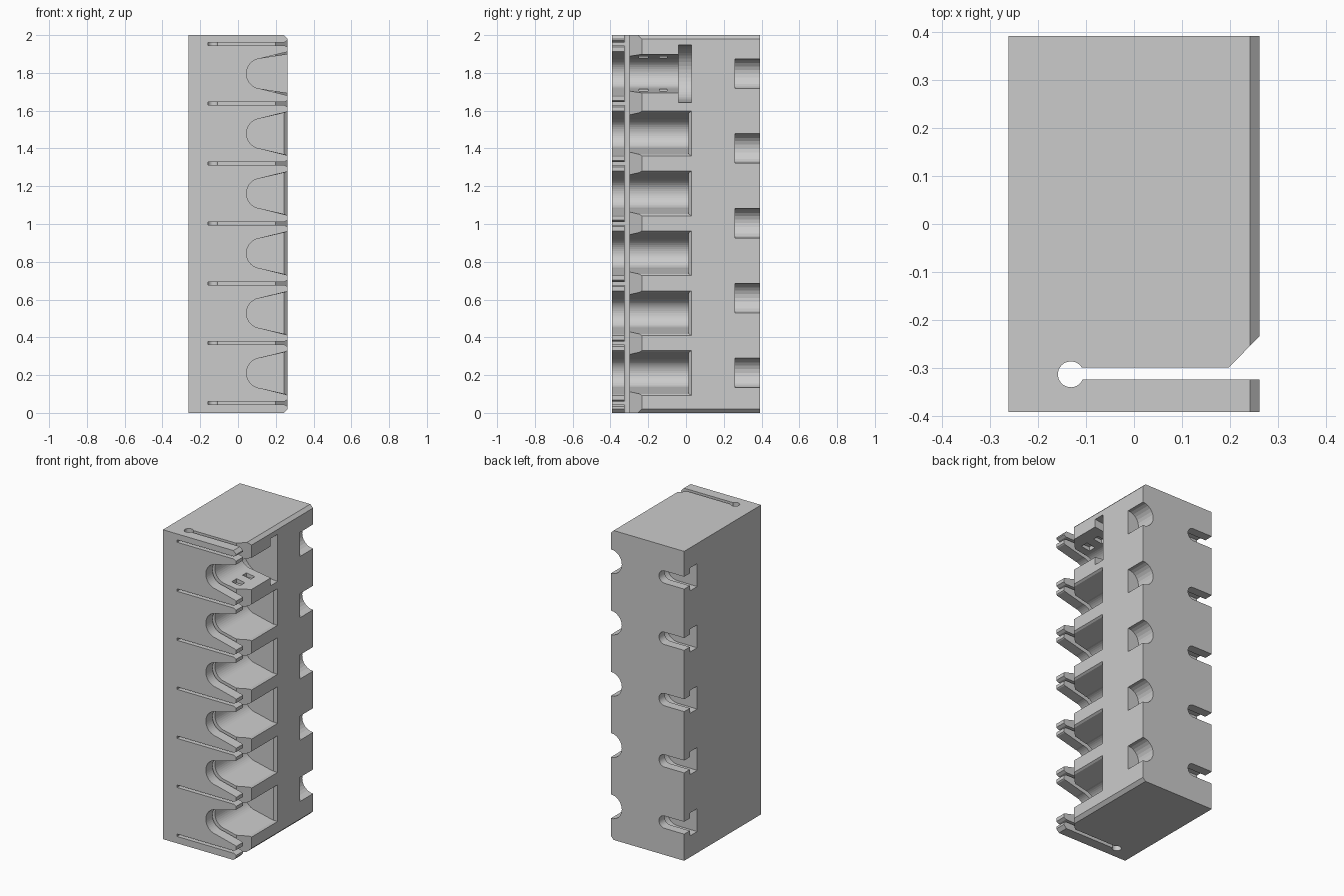
import bpy, bmesh
from math import cos, sin, radians

if "Cube" in bpy.data.objects:
    bpy.data.objects.remove(bpy.data.objects["Cube"])

W, D, H = 0.262, 0.393, 2.0
PITCH = 0.317


def mesh_object(name, verts, faces):
    me = bpy.data.meshes.new(name)
    me.from_pydata(verts, [], faces)
    bm = bmesh.new()
    bm.from_mesh(me)
    bmesh.ops.recalc_face_normals(bm, faces=bm.faces)
    if bm.calc_volume(signed=True) < 0:
        bmesh.ops.reverse_faces(bm, faces=bm.faces)
    bm.to_mesh(me)
    bm.free()
    ob = bpy.data.objects.new(name, me)
    bpy.context.scene.collection.objects.link(ob)
    return ob


def loft(name, ring_a, ring_b):
    n = len(ring_a)
    faces = [list(range(n)), list(range(n, 2 * n))]
    faces += [[i, (i + 1) % n, n + (i + 1) % n, n + i] for i in range(n)]
    return mesh_object(name, ring_a + ring_b, faces)


def prism(name, pts, axis, a, b):
    """Extrude a 2D profile along y (profile in xz) or z (profile in xy)."""
    def ring(t):
        return [(u, t, v) if axis == 'Y' else (u, v, t) for u, v in pts]
    return loft(name, ring(a), ring(b))


def arc(cx, cy, r, a0, a1, n=20):
    return [(cx + r * cos(radians(a0 + (a1 - a0) * i / n)),
             cy + r * sin(radians(a0 + (a1 - a0) * i / n))) for i in range(n + 1)]


def u_profile(xc, r, mouth, z):
    """U opening towards +x, flaring to the given half height at x = 0.3."""
    return [(0.3, z + mouth)] + arc(xc, z, r, 95, 265) + [(0.3, z - mouth)]


def box(name, x0, x1, y0, y1, z0, z1):
    return prism(name, [(x0, z0), (x1, z0), (x1, z1), (x0, z1)], 'Y', y0, y1)


def rect_ring(x, y0, y1, z, h):
    return [(x, y0, z - h), (x, y1, z - h), (x, y1, z + h), (x, y0, z + h)]


def volume(me):
    bm = bmesh.new()
    bm.from_mesh(me)
    v = bm.calc_volume(signed=True)
    bm.free()
    return v


def carve(target, cutter):
    """Subtract the cutter, keeping the first solver result that is sound."""
    before = volume(target.data)
    for solver in ('MANIFOLD', 'EXACT', 'FLOAT'):
        m = target.modifiers.new("cut", 'BOOLEAN')
        m.operation, m.solver, m.object = 'DIFFERENCE', solver, cutter
        bpy.context.view_layer.update()
        dg = bpy.context.evaluated_depsgraph_get()
        me = bpy.data.meshes.new_from_object(target.evaluated_get(dg))
        target.modifiers.clear()
        if before * 0.8 < volume(me) < before - 1e-7:
            target.data = me
            break
    bpy.data.objects.remove(cutter)


# Main block with its right-hand top and bottom edges chamfered
block = prism("holder_block", [(-W, 0), (W - .02, 0), (W, .02), (W, H - .02),
                               (W - .02, H), (-W, H)], 'Y', -D, D)
cutters = []

# Full-height flexure slot with round root and chamfered entry
cutters.append(prism("flexure_slot",
    [(0.3, -0.325)] + arc(-0.132, -0.314, 0.027, -24, -329, 24)
    + [(0.198, -0.30), (0.3, -0.195)], 'Z', -0.1, 2.1))

# Slits dividing the front plate into spring fingers
for i in range(7):
    z = 0.052 + PITCH * i
    cutters.append(prism("finger_slit",
        [(-0.16, z - .008), (0.245, z - .008), (0.285, z - .03),
         (0.285, z + .03), (0.245, z + .008), (-0.16, z + .008)], 'Y', -0.45, -0.314))

# Six side pockets opening through the fingers
for i in range(6):
    z = 0.211 + PITCH * i
    top = i == 5
    cutters.append(prism("finger_notch", u_profile(0.125, 0.08, 0.125, z), 'Y', -0.45, -0.312))
    cutters.append(prism("pocket", u_profile(0.125, 0.08, 0.108 if top else 0.122, z),
                         'Y', -0.313, -0.035 if top else 0.012))
    # Flared pocket mouth
    end = -0.312 if top else 0.010
    cutters.append(loft("pocket_mouth", rect_ring(0.242, -0.45, end, z, 0.105),
                        rect_ring(0.282, -0.45, end + (0 if top else .036), z, 0.132)))

# Flange recess and small latch recesses of the top pocket
ZT = 0.211 + PITCH * 5
cutters.append(prism("flange_recess", u_profile(0.16, 0.142, 0.156, ZT), 'Y', -0.04, 0.03))
for y0, y1 in ((-0.25, -0.2), (-0.14, -0.1)):
    cutters.append(box("latch_recess", 0.13, 0.19, y0, y1, ZT - .108, ZT + .108))

# Rear fixings: half-round bites on the right, T-slots on the left
for i in range(5):
    z = 0.212 + 0.396 * i
    cutters.append(prism("rear_bite", arc(W, z, 0.078, 0, 345, 23), 'Y', 0.26, 0.45))
    for r, y0, y1 in ((0.04, 0.32, 0.45), (0.074, 0.26, 0.335)):
        cutters.append(prism("rear_slot", [(-0.3, z - r)] + arc(-0.122, z, r, -90, 90)
                             + [(-0.3, z + r)], 'Y', y0, y1))

# Carve all cutters out of the block
for c in cutters:
    c.hide_render = True
    carve(block, c)
